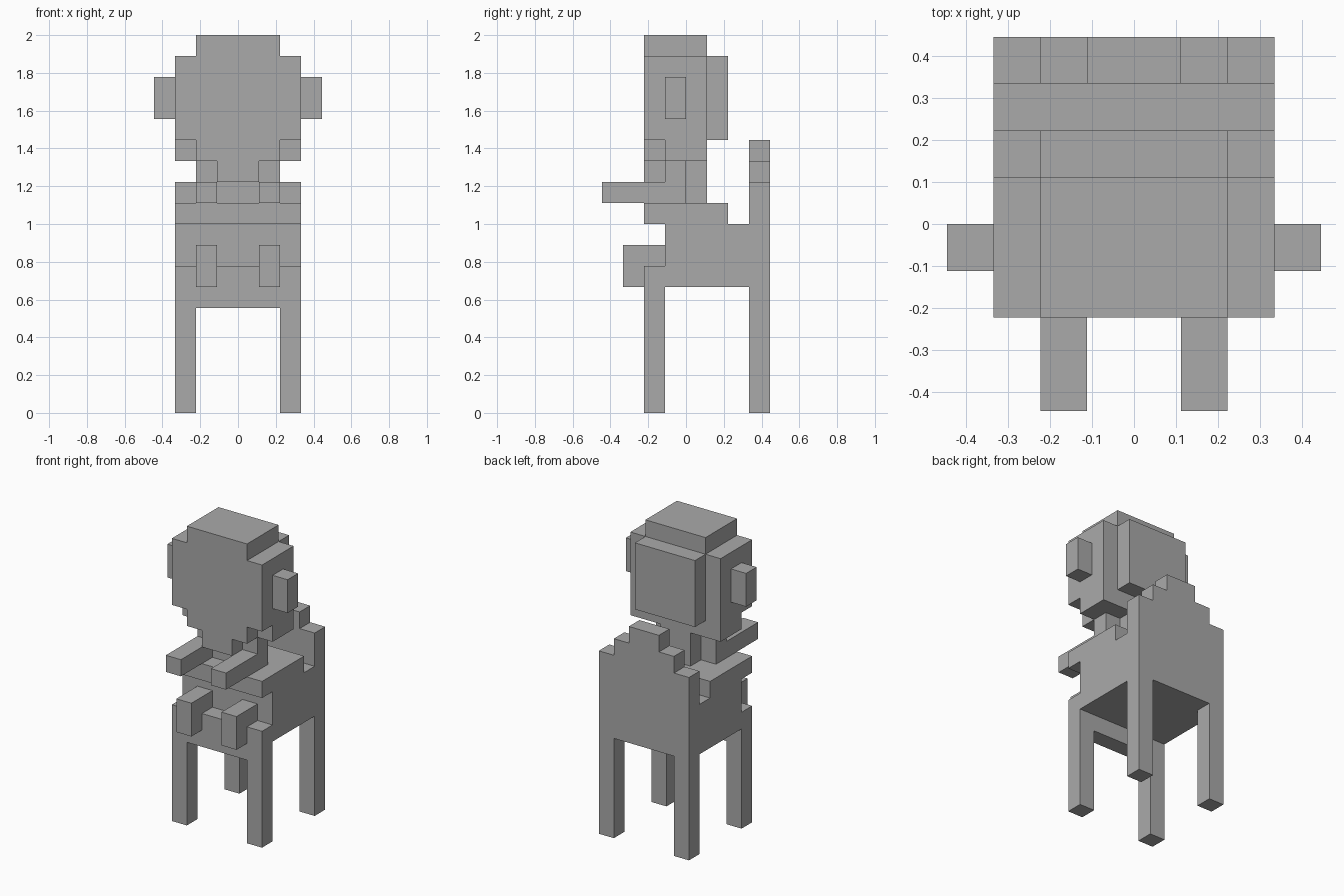
import bpy
import bmesh
from mathutils import Vector

cube = bpy.data.objects.get("Cube")
if cube:
    bpy.data.objects.remove(cube, do_unlink=True)

U = 1 / 9  # size of one block

grey = bpy.data.materials.new("plain_grey")
grey.use_nodes = True
colour = (0.4, 0.4, 0.4, 1)
grey.diffuse_color = colour
grey.node_tree.nodes["Principled BSDF"].inputs["Base Color"].default_value = colour


def blocks(name, *boxes):
    """One object from boxes given as (x range, y range, z range) in block units."""
    bm = bmesh.new()
    for box in boxes:
        low, high = (Vector(c) * U for c in zip(*box))
        made = bmesh.ops.create_cube(bm, size=1)
        bmesh.ops.scale(bm, vec=high - low, verts=made["verts"])
        bmesh.ops.translate(bm, vec=(low + high) / 2, verts=made["verts"])
    mesh = bpy.data.meshes.new(name)
    bm.to_mesh(mesh)
    bm.free()
    mesh.materials.append(grey)
    obj = bpy.data.objects.new(name, mesh)
    bpy.context.collection.objects.link(obj)


def pair(name, *boxes):
    """The same part on the left (+x) and mirrored on the right."""
    blocks("left_" + name, *boxes)
    blocks("right_" + name, *[((-x[1], -x[0]), y, z) for x, y, z in boxes])


def wide(half):
    return (-half, half)


# Chair
pair("front_leg", ((2, 3), (-2, -1), (0, 7)))
pair("back_leg", ((2, 3), (3, 4), (0, 6)))
blocks("front_apron", (wide(2), (-2, -1), (5, 7)))
blocks("seat", (wide(3), (-1, 3), (6, 9)))
blocks("chair_back",
       (wide(3), (3, 4), (6, 11)),
       (wide(2), (3, 4), (11, 12)),
       (wide(1), (3, 4), (12, 13)))
blocks("lap_and_armrests", (wide(3), (-2, 2), (9, 10)))

# Seated figure
pair("foot", ((1, 2), (-3, -1), (6, 8)))
blocks("torso", (wide(1), (-1, 1), (10, 12)))
pair("arm",
     ((1, 2), (-4, 0), (10, 11)),
     ((1, 2), (-1, 0), (11, 12)))

# Head
blocks("head",
       (wide(3), (-2, 1), (13, 17)),
       (wide(3), (-1, 1), (12, 13)))
blocks("chin",
       (wide(2), (-2, -1), (12, 13)),
       (wide(1), (-2, -1), (11, 12)))
blocks("head_top", (wide(2), (-2, 1), (17, 18)))
blocks("head_back", (wide(2), (1, 2), (13, 17)))
pair("ear", ((3, 4), (-1, 0), (14, 16)))
